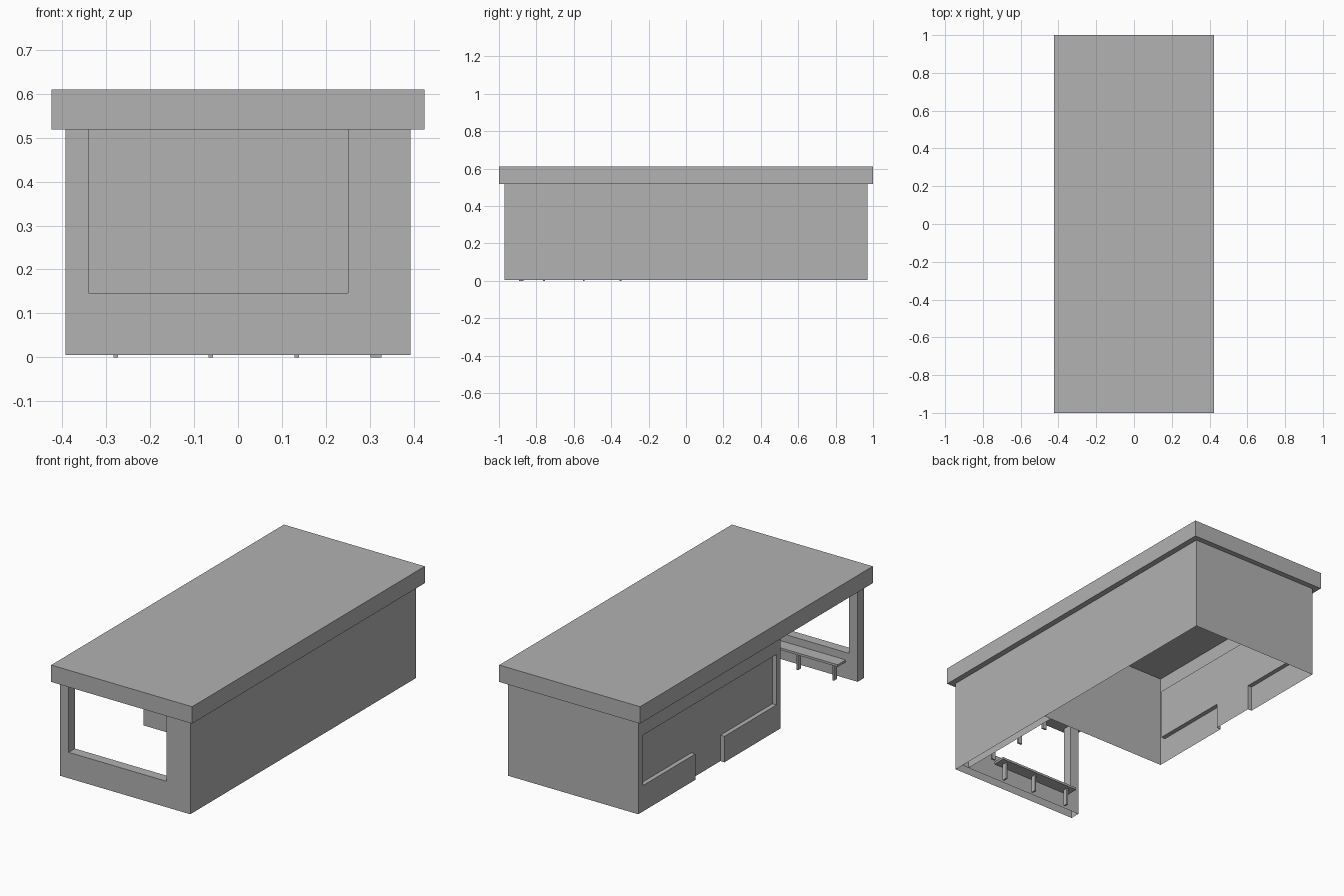
import bpy, bmesh
from mathutils import Vector

old = bpy.data.objects.get("Cube")
if old:
    bpy.data.objects.remove(old, do_unlink=True)

GREY = bpy.data.materials.new("plain_grey")
GREY.use_nodes = True
colour = (0.445, 0.445, 0.445, 1)
GREY.diffuse_color = colour
GREY.node_tree.nodes["Principled BSDF"].inputs["Base Color"].default_value = colour

# Main dimensions
BASE, EAVES, TOP = 0.005, 0.518, 0.61
WX, WY = 0.392, 0.97            # outer wall half sizes
ROOM = -0.253                   # front wall of the enclosed room
SILL, HEAD = 0.146, 0.42        # opening heights
RECESS = 0.024
PORCH_Y, PORCH_X = -0.916, 0.35  # inner faces of the porch walls


def finish(name, bm):
    mesh = bpy.data.meshes.new(name)
    bm.to_mesh(mesh)
    bm.free()
    mesh.materials.append(GREY)
    obj = bpy.data.objects.new(name, mesh)
    bpy.context.collection.objects.link(obj)
    return obj


def polygon(bm, points, facing):
    face = bm.faces.new([bm.verts.new(p) for p in points])
    face.normal_update()
    if face.normal.dot(Vector(facing)) < 0:
        face.normal_flip()
    return face


def box(name, lo, hi):
    bm = bmesh.new()
    bmesh.ops.create_cube(bm, size=1)
    for v in bm.verts:
        v.co = [(a + b) / 2 + c * (b - a) for a, b, c in zip(lo, hi, v.co)]
    return finish(name, bm)


def sheet_x(name, x, y0, y1, z0, z1, side):
    bm = bmesh.new()
    polygon(bm, [(x, y0, z0), (x, y1, z0), (x, y1, z1), (x, y0, z1)], (side, 0, 0))
    return finish(name, bm)


def sheet_y(name, y, x0, x1, side):
    bm = bmesh.new()
    polygon(bm, [(x0, y, BASE), (x1, y, BASE), (x1, y, EAVES), (x0, y, EAVES)], (0, side, 0))
    return finish(name, bm)


# Flat overhanging roof
box("roof", (-0.424, -1, EAVES), (0.424, 1, TOP))

# Plain thin walls, open underneath
sheet_x("left_wall", WX, -WY, WY, BASE, EAVES, 1)
sheet_x("porch_inner_wall", PORCH_X, PORCH_Y, ROOM, BASE, EAVES, -1)
sheet_y("back_wall", WY, -WX, WX, 1)
sheet_y("room_front_wall", ROOM, -WX, WX, -1)

# Front wall: U-shaped frame around the big opening, open underneath
outline = [(-WX, BASE), (WX, BASE), (WX, EAVES), (0.25, EAVES),
           (0.25, SILL), (-0.34, SILL), (-0.34, EAVES), (-WX, EAVES)]
bm = bmesh.new()
front = polygon(bm, [(x, -WY, z) for x, z in outline], (0, -1, 0))
polygon(bm, [(x, PORCH_Y, z) for x, z in outline], (0, 1, 0))
for i, facing in ((4, (0, 0, 1)), (3, (-1, 0, 0)), (5, (1, 0, 0)), (7, (-1, 0, 0))):
    (xa, za), (xb, zb) = outline[i], outline[(i + 1) % 8]
    polygon(bm, [(xa, -WY, za), (xb, -WY, zb), (xb, PORCH_Y, zb), (xa, PORCH_Y, za)], facing)
bmesh.ops.remove_doubles(bm, verts=bm.verts, dist=0.0001)
finish("front_wall", bm)

# Shop side: flush wall with a joined opening for two windows and a door
Y0, D0, D1, Y1 = -0.218, 0.23, 0.48, 0.928
opening = [(D0, BASE), (D0, SILL), (Y0, SILL), (Y0, HEAD),
           (Y1, HEAD), (Y1, SILL), (D1, SILL), (D1, BASE)]
outer = opening + [(WY, BASE), (WY, EAVES), (ROOM, EAVES), (ROOM, BASE)]
bm = bmesh.new()
polygon(bm, [(-WX, y, z) for y, z in outer], (-1, 0, 0))
for (ya, za), (yb, zb) in zip(opening, opening[1:]):
    polygon(bm, [(-WX, ya, za), (-WX, yb, zb),
                 (RECESS - WX, yb, zb), (RECESS - WX, ya, za)],
            (0, za - zb, yb - ya))
bmesh.ops.remove_doubles(bm, verts=bm.verts, dist=0.0001)
bmesh.ops.recalc_face_normals(bm, faces=bm.faces)
bm.faces.ensure_lookup_table()
if bm.faces[0].normal.x > 0:
    bmesh.ops.reverse_faces(bm, faces=bm.faces)
finish("right_wall", bm)

# Recessed panels
for name, a, b, low in (("front_window", Y0, D0, SILL), ("door", D0, D1, BASE),
                        ("back_window", D1, Y1, SILL)):
    sheet_x(name, RECESS - WX, a, b, low, HEAD, -1)

# Porch benches with three legs each
SEAT, LEG_T, LEG_W = 0.093, 0.005, 0.0125
box("front_bench_seat", (-0.32, PORCH_Y, SEAT), (0.175, -0.847, 0.105))
for i, x in enumerate((-0.278, -0.062, 0.134)):
    box(f"front_bench_leg_{i + 1}", (x - LEG_T, -0.88 - LEG_W, 0), (x + LEG_T, -0.88 + LEG_W, SEAT))
box("side_bench_seat", (0.28, -0.80, SEAT), (PORCH_X, -0.305, 0.105))
for i, y in enumerate((-0.76, -0.547, -0.35)):
    box(f"side_bench_leg_{i + 1}", (0.314 - LEG_W, y - LEG_T, 0), (0.314 + LEG_W, y + LEG_T, SEAT))
